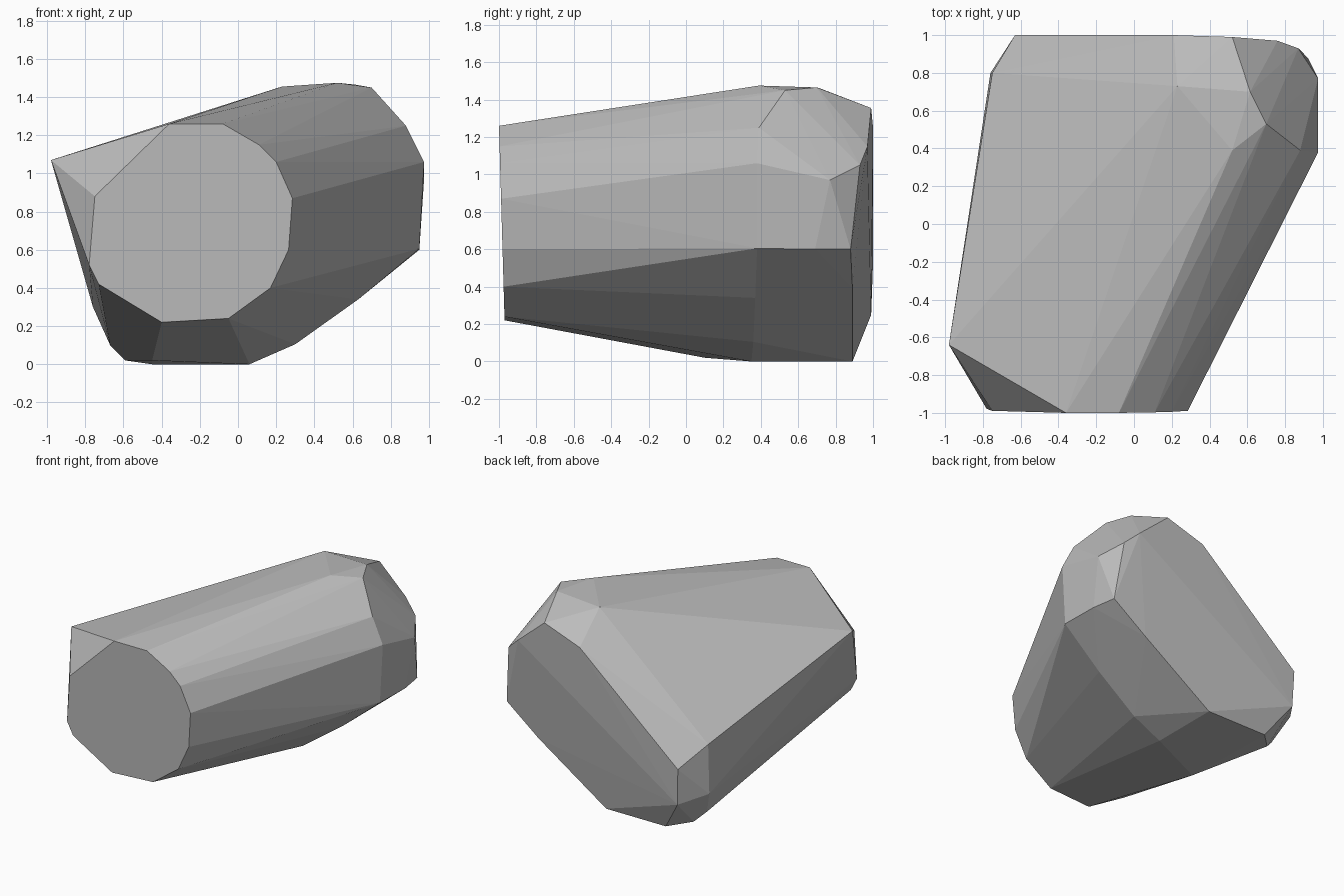
import bpy
import bmesh
import math

if "Cube" in bpy.data.objects:
    bpy.data.objects.remove(bpy.data.objects["Cube"])

stone = bpy.data.materials.new("stone grey")
stone.diffuse_color = (0.5, 0.5, 0.5, 1)
stone.use_nodes = True
stone.node_tree.nodes["Principled BSDF"].inputs["Base Color"].default_value = stone.diffuse_color

# Front facet outline (x, z), leaning back slightly toward the ground
front = [(-.36, 1.26), (-.08, 1.26), (.11, 1.15), (.20, 1.06), (.285, .87), (.265, .6),
         (.17, .40), (-.05, .24), (-.40, .22), (-.73, .42), (-.78, .52), (-.75, .88)]
# Top ridge and left tip
crown = [(-.98, -.64, 1.07), (.52, .39, 1.475), (.70, .53, 1.45), (.615, .70, 1.465), (.23, .73, 1.455)]
# Right shoulder, running back to the bevelled rear corner
shoulder = [(.88, .39, 1.25), (.975, .38, 1.06), (.95, .38, .605), (.63, .37, .34), (.30, .36, .105),
            (.975, .77, .97), (.95, .69, .60), (.87, .93, 1.05), (.76, .97, 1.15)]
# Rear facet outline
rear = [(.52, .99, 1.355), (.21, 1, 1.25), (-.63, 1, .53), (-.62, .99, .25),
        (.92, .88, .60), (.64, .89, .39)]
# Left rear corner and underside
base = [(-.75, .80, .68), (-.76, .80, .30), (-.67, .70, .10), (-.59, .75, .02),
        (-.45, .89, 0), (.06, .89, 0), (.06, .35, 0), (-.45, .10, .02)]

# Boulder: convex hull of the facet corners
bm = bmesh.new()
corners = [(x, -1 + .03 * (1.26 - z) / 1.04, z) for x, z in front] + crown + shoulder + rear + base
for co in corners:
    bm.verts.new(co)
hull = bmesh.ops.convex_hull(bm, input=bm.verts)
loose = {g for g in hull["geom_interior"] + hull["geom_unused"] if isinstance(g, bmesh.types.BMVert)}
bmesh.ops.delete(bm, geom=list(loose), context='VERTS')
# Merge nearly coplanar triangles into broad facets
bmesh.ops.dissolve_limit(bm, angle_limit=math.radians(1), verts=bm.verts, edges=bm.edges)
bmesh.ops.recalc_face_normals(bm, faces=bm.faces)

mesh = bpy.data.meshes.new("boulder")
bm.to_mesh(mesh)
bm.free()
mesh.materials.append(stone)
boulder = bpy.data.objects.new("boulder", mesh)
bpy.context.collection.objects.link(boulder)
